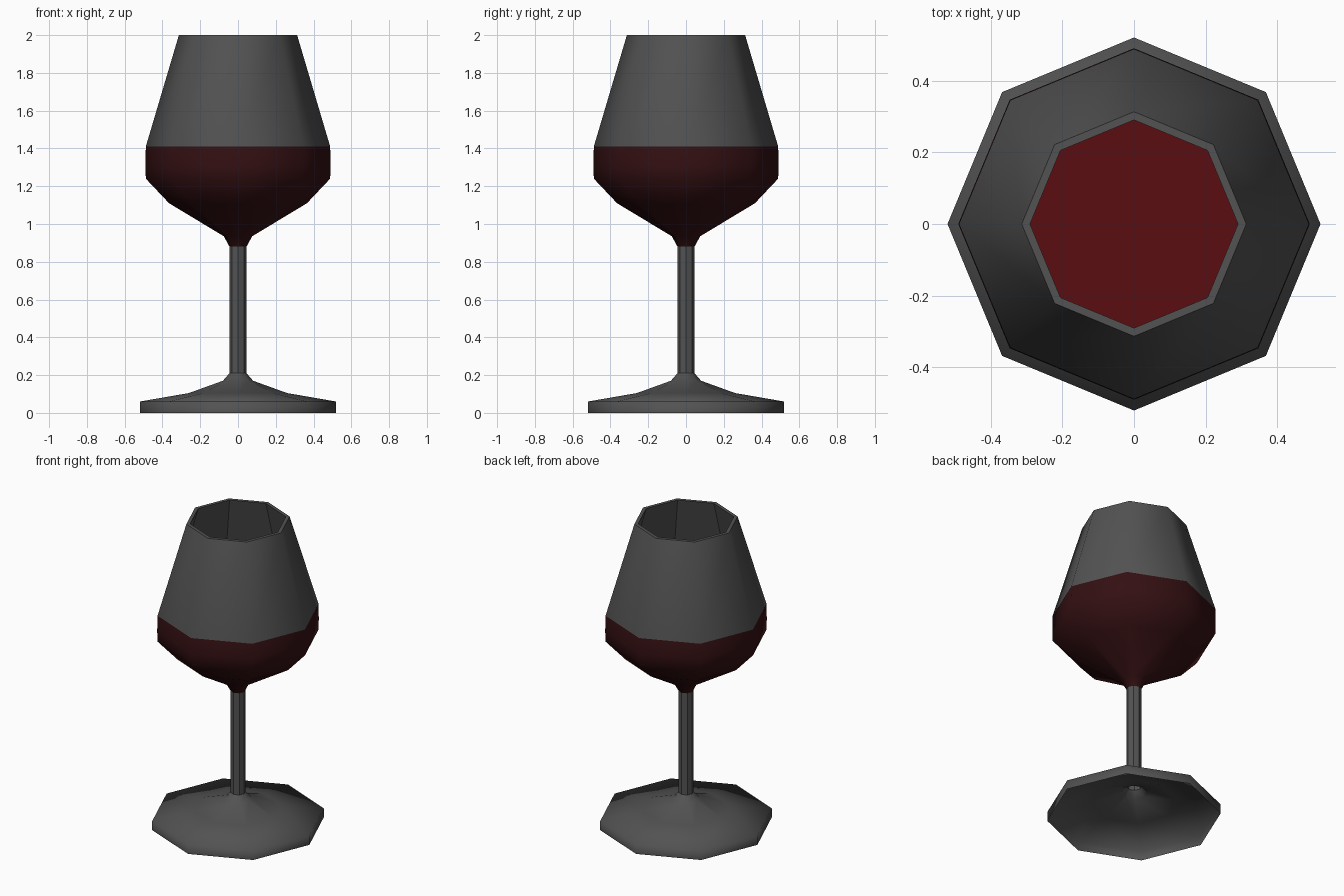
import bpy
import math

SIDES = 8
WINE_LEVEL = 1.41

cube = bpy.data.objects.get("Cube")
if cube:
    bpy.data.objects.remove(cube)


def make_material(name, colour):
    mat = bpy.data.materials.new(name)
    mat.use_nodes = True
    mat.diffuse_color = (*colour, 1)
    bsdf = next(n for n in mat.node_tree.nodes if n.type == "BSDF_PRINCIPLED")
    bsdf.inputs["Base Color"].default_value = (*colour, 1)
    bsdf.inputs["Roughness"].default_value = 0.6
    return mat


glass = make_material("grey glass", (0.085, 0.085, 0.085))
wine_in_glass = make_material("wine behind glass", (0.034, 0.005, 0.006))
wine = make_material("red wine", (0.10, 0.004, 0.005))


def lathe(name, profile, materials, smooth=True, cap=False):
    """Turn a (radius, height) profile into an open eight-sided shell."""
    verts, faces = [], []
    for radius, height in profile:
        for j in range(SIDES):
            a = math.tau * j / SIDES
            verts.append((radius * math.cos(a), radius * math.sin(a), height))
    for i in range(len(profile) - 1):
        for j in range(SIDES):
            k = (j + 1) % SIDES
            low, high = i * SIDES, (i + 1) * SIDES
            faces.append((low + j, low + k, high + k, high + j))
    if cap:
        faces.append(tuple(range(len(verts) - SIDES, len(verts))))
    mesh = bpy.data.meshes.new(name)
    mesh.from_pydata(verts, [], faces)
    for mat in materials:
        mesh.materials.append(mat)
    for face in mesh.polygons:
        face.use_smooth = smooth
    obj = bpy.data.objects.new(name, mesh)
    bpy.context.collection.objects.link(obj)
    return obj


# Foot: hollow shell that rises to the stem
lathe("foot", [(0.52, 0), (0.52, 0.06), (0.26, 0.105), (0.08, 0.17), (0.045, 0.21)], [glass])

# Stem: faceted open tube
lathe("stem", [(0.045, 0.21), (0.045, 0.88)], [glass], smooth=False)

# Bowl: outer wall, wine coloured below the fill level
bowl = lathe("bowl", [(0.045, 0.88), (0.075, 0.935), (0.365, 1.11), (0.488, 1.24),
                      (0.49, 1.31), (0.488, WINE_LEVEL), (0.313, 2)], [glass, wine_in_glass])
for face in bowl.data.polygons:
    face.material_index = int(face.center.z < WINE_LEVEL)

# Rim and inner wall
lathe("rim", [(0.313, 2), (0.29, 2)], [glass], smooth=False)
lathe("inner_wall", [(0.29, 2), (0.465, WINE_LEVEL)], [glass], smooth=False)

# Wine surface
lathe("wine_surface", [(0.466, WINE_LEVEL)], [wine], smooth=False, cap=True)
